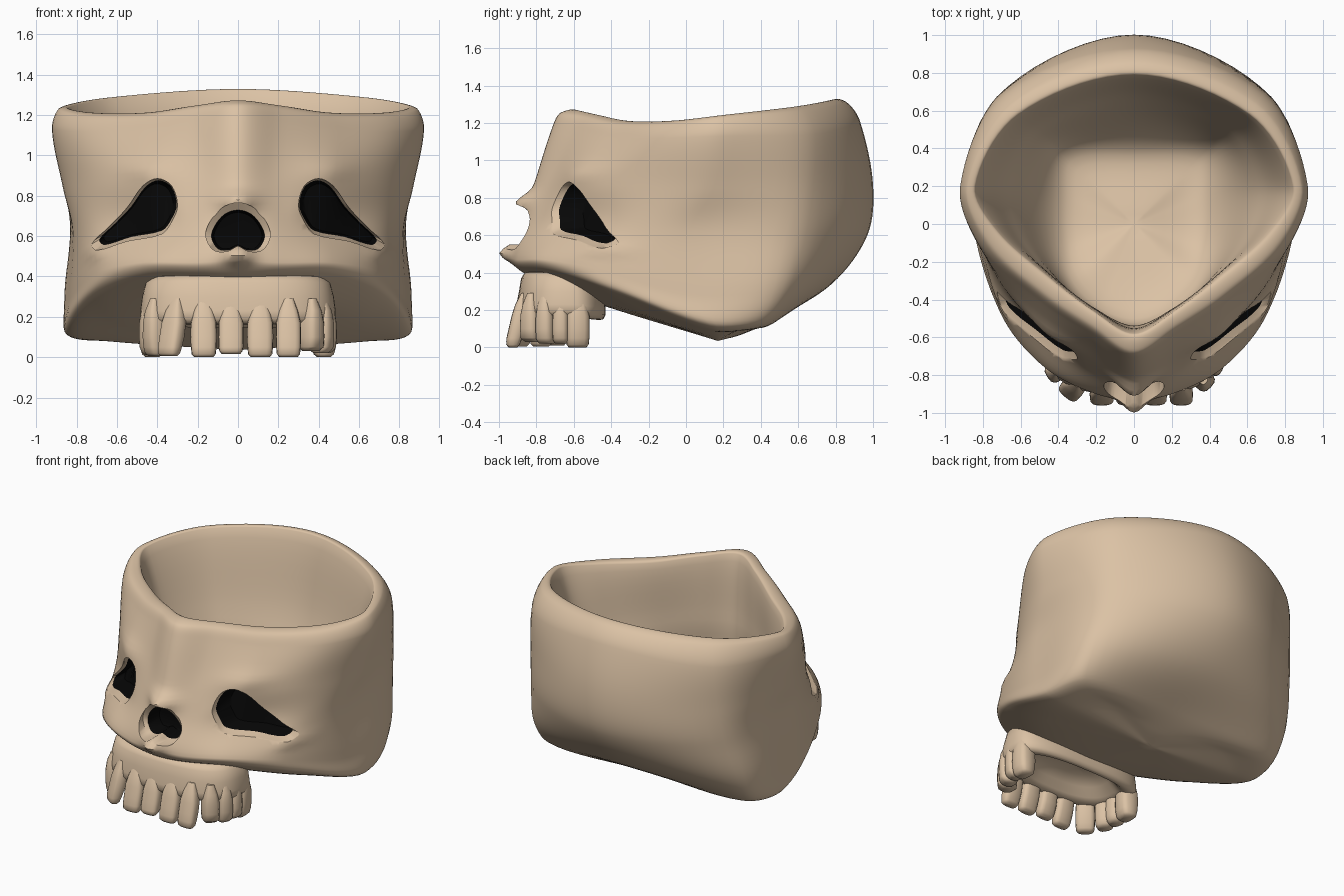
import bpy, bmesh, math
from mathutils import Vector

if "Cube" in bpy.data.objects:
    bpy.data.objects.remove(bpy.data.objects["Cube"])


def material(name, rgb):
    m = bpy.data.materials.new(name)
    m.diffuse_color = (*rgb, 1)
    m.use_nodes = True
    m.node_tree.nodes["Principled BSDF"].inputs["Base Color"].default_value = m.diffuse_color
    return m


BONE = material("bone", (0.71, 0.54, 0.375))
BLACK = material("socket black", (0.002, 0.002, 0.002))


def make(name, bm):
    bmesh.ops.remove_doubles(bm, verts=bm.verts, dist=0.0004)
    bmesh.ops.recalc_face_normals(bm, faces=bm.faces)
    me = bpy.data.meshes.new(name)
    bm.to_mesh(me)
    bm.free()
    me.materials.append(BONE)
    me.materials.append(BLACK)
    ob = bpy.data.objects.new(name, me)
    bpy.context.collection.objects.link(ob)
    return ob


def smooth(ob, deg):
    bpy.ops.object.select_all(action='DESELECT')
    ob.select_set(True)
    bpy.context.view_layer.objects.active = ob
    bpy.ops.object.shade_smooth_by_angle(angle=math.radians(deg))


def spline(keys, n, closed):
    # Chord-length Hermite curve through the keys
    out, k = [], len(keys)
    for i in range(k if closed else k - 1):
        if closed:
            p0, p1, p2, p3 = (keys[(i + j) % k] for j in (-1, 0, 1, 2))
        else:
            p0, p1, p2, p3 = (keys[min(max(i + j, 0), k - 1)] for j in (-1, 0, 1, 2))
        a, d, c = (p1 - p0).length, (p2 - p1).length, (p3 - p2).length
        m1 = (p2 - p0) * (d / (a + d + 1e-6))
        m2 = (p3 - p1) * (d / (c + d + 1e-6))
        for s in range(n):
            t = s / n
            out.append(p1 * (2*t**3 - 3*t*t + 1) + m1 * (t**3 - 2*t*t + t)
                       + p2 * (3*t*t - 2*t**3) + m2 * (t**3 - t*t))
    if not closed:
        out.append(keys[-1].copy())
    return out


def loft(bm, rings, black_from=99):
    vs = [[bm.verts.new(p) for p in r] for r in rings]
    n = len(rings[0])
    for r, (a, b) in enumerate(zip(vs, vs[1:])):
        for i in range(n):
            j = (i + 1) % n
            f = bm.faces.new((a[i], a[j], b[j], b[i]))
            f.material_index = int(r >= black_from)
    return vs


# Skull bowl: half rings from front centre to back centre, bottom to rim
OUTER = [
    [(0, -.55, .26), (.17, -.5, .25), (.38, -.4, .23), (.58, -.15, .16), (.65, .16, .08), (.42, .32, .1), (0, .3, .07)],
    [(0, -.87, .40), (.2, -.85, .41), (.47, -.72, .41), (.72, -.4, .31), (.85, .13, .12), (.75, .43, .125), (0, .47, .15)],
    [(0, -.93, .48), (.2, -.9, .47), (.47, -.76, .47), (.7, -.48, .42), (.84, .03, .28), (.79, .55, .31), (0, .78, .34)],
    [(0, -.87, .68), (.2, -.8, .68), (.45, -.6, .68), (.72, -.32, .65), (.82, .02, .62), (.75, .64, .6), (0, .97, .6)],
    [(0, -.81, .88), (.2, -.71, .9), (.47, -.57, .88), (.76, -.22, .86), (.87, .15, .85), (.72, .68, .85), (0, 1.0, .87)],
    [(0, -.71, 1.19), (.22, -.59, 1.16), (.5, -.41, 1.12), (.81, -.12, 1.12), (.92, .2, 1.13), (.69, .69, 1.14), (0, .93, 1.21)],
    [(0, -.67, 1.255), (.22, -.54, 1.235), (.47, -.37, 1.2), (.77, -.1, 1.2), (.89, .2, 1.23), (.65, .64, 1.265), (0, .86, 1.31)],
]
INNER = [
    [(0, -.58, 1.26), (.2, -.47, 1.235), (.45, -.28, 1.195), (.72, -.04, 1.2), (.84, .2, 1.235), (.61, .58, 1.28), (0, .79, 1.32)],
    [(0, -.54, .8), (.2, -.45, .8), (.4, -.3, .78), (.6, -.06, .75), (.66, .2, .72), (.5, .5, .72), (0, .66, .72)],
    [(0, -.5, .45), (.17, -.45, .44), (.32, -.31, .4), (.38, -.1, .27), (.39, .15, .22), (.36, .37, .21), (0, .4, .21)],
]


def full_ring(half):
    keys = [Vector(p) for p in half]
    keys += [Vector((-p.x, p.y, p.z)) for p in keys[-2:0:-1]]
    return spline(keys, 9, True)


# Small raised details: x, z, push direction, x spread, z spread
BUMPS = [
    (0, .775, (0, -.07, 0), .09, .05),         # nose bridge
    (0, .505, (0, -.07, .0), .07, .045),       # nasal spine
    (.31, .72, (-.01, -.015, 0), .06, .08),    # inner eye rim
    (.7, .52, (.01, -.015, 0), .06, .03),      # outer eye corner
    (.45, .93, (.01, -.015, 0), .12, .05),     # brow
]

rings = [full_ring(r) for r in OUTER + INNER]
count = len(rings[0])
rings = [[Vector((0, .17, .035))] * count] + rings + [[Vector((0, 0, .24))] * count]
columns = [spline([r[i] for r in rings], 8, False) for i in range(count)]
outer_end = 8 * len(OUTER)
for col in columns:
    for p in col[:outer_end]:
        if p.y > -.2:
            continue
        x, z, side = abs(p.x), p.z, (1 if p.x >= 0 else -1)
        for bx, bz, d, sx, sz in BUMPS:
            w = math.exp(-((x - bx) / sx) ** 2 - ((z - bz) / sz) ** 2)
            p += Vector((d[0] * side, d[1], d[2])) * w
bm = bmesh.new()
loft(bm, [list(r) for r in zip(*columns)])
skull = make("skull_bowl", bm)
bpy.context.view_layer.update()


# Eye and nose openings: pockets with a bone lip and black inside
def face_y(x, z):
    hit, loc, _, _ = skull.ray_cast(Vector((x, -2, z)), Vector((0, 1, 0)))
    return loc.y if hit else -.6


def cutter(name, outline, surf, depth, shrink, shift):
    c = sum((Vector(p) for p in outline), Vector((0, 0))) / len(outline)
    bm = bmesh.new()
    sec = []
    for off, s in ((-.25, 1), (.01, 1), (.035, shrink), (depth, shrink * .9)):
        ring = []
        for p in outline:
            q = c + (Vector(p) - c) * s
            if s != 1:
                q += Vector(shift)
            ring.append(Vector((q.x, surf(q.x, q.y) + off, q.y)))
        sec.append(ring)
    vs = loft(bm, sec, 2)
    caps = [bm.faces.new(vs[0]), bm.faces.new(vs[-1])]
    caps[1].material_index = 1
    bmesh.ops.triangulate(bm, faces=caps)
    return make(name, bm)


def curve2(pts, n=4):
    return [(p.x, p.y) for p in spline([Vector(p) for p in pts], n, True)]


EYE = [(.3, .75), (.33, .85), (.4, .885), (.47, .85), (.55, .74), (.64, .645),
       (.725, .56), (.7, .53), (.55, .575), (.38, .61), (.33, .67)]
NOSE = [(0, .765), (.08, .74), (.14, .67), (.16, .6), (.12, .53), (.05, .525),
        (0, .55), (-.05, .525), (-.12, .53), (-.16, .6), (-.14, .67), (-.08, .74)]
cutters = []
for s in (1, -1):
    cutters.append(cutter("eye_cutter", curve2([(s * x, z) for x, z in EYE]),
                          face_y, .15, .9, (-.015 * s, .01)))
cutters.append(cutter("nose_cutter", curve2(NOSE), lambda x, z: -.87 + 1.5 * x * x, .15, .82, (0, -.01)))
bpy.context.view_layer.objects.active = skull
for c in cutters:
    mod = skull.modifiers.new("opening", 'BOOLEAN')
    mod.operation, mod.solver, mod.object = 'DIFFERENCE', 'EXACT', c
    bpy.ops.object.modifier_apply(modifier=mod.name)
    bpy.data.objects.remove(c)
smooth(skull, 45)


# Upper jaw with a hollow palate: scaled D-shaped rings
def arch(scale, z):
    ring = []
    for i in range(64):
        t = math.tau * i / 64
        c, s = math.cos(t), math.sin(t)
        x = .47 * math.copysign(abs(s) ** .75, s)
        y = -(.28 if c > 0 else .17) * math.copysign(abs(c) ** .75, c)
        y = -.61 + y * scale
        ring.append(Vector((x * min(scale, 1.03), y, z - max(0, y + .6) * (.6 if z > .3 else .1))))
    return ring


JAW = [(.001, .4), (.78, .408), (.9, .4), (.97, .37), (1.01, .3), (1.06, .23),
       (1.06, .19), (.98, .165), (.85, .16), (.74, .18), (.62, .23), (.4, .27), (.001, .28)]
bm = bmesh.new()
loft(bm, [arch(*p) for p in JAW])
smooth(make("upper_jaw", bm), 60)


# Teeth: rounded tapered blocks set along the arch (x, y, width, bottom height)
def tooth(i, x, y, w, z0):
    front = abs(x) < .34
    ang = 0 if abs(x) < .28 else math.atan2(x, -(y + .6) * 1.5)
    out = Vector((math.sin(ang), -math.cos(ang), 0))
    side = Vector((math.cos(ang), math.sin(ang), 0))
    bm = bmesh.new()
    depth, lean = (.085, .05) if front else (.12, 0)
    levels = [(.29, .4, .5, -.3), (.23, .75, .9, .0), (.17, .98, 1.05, .25), (.1, 1.0, 1.08, .55),
              (.05, .98, 1.0, .85), (z0 + .015, .92, .85, 1), (z0, .72, .55, 1)]
    sec = []
    for z, a, b, l in levels:
        ring = []
        for k in range(16):
            t = math.tau * k / 16
            c, s = math.cos(t), math.sin(t)
            u = math.copysign(abs(c) ** .65, c) * w / 2 * a
            v = math.copysign(abs(s) ** .65, s) * depth / 2 * b
            ring.append(Vector((x, y, z)) + side * u + out * (v + lean * l))
        sec.append(ring)
    vs = loft(bm, sec)
    bm.faces.new(vs[0])
    bm.faces.new(vs[-1])
    smooth(make("tooth_%d" % i, bm), 60)


TEETH = [(-.425, -.58, .13, .0), (-.425, -.69, .1, .01), (-.405, -.775, .11, .005),
         (-.31, -.85, .125, .005), (-.17, -.875, .13, .0), (-.035, -.875, .125, .015),
         (.11, -.875, .13, .0), (.25, -.875, .125, .0), (.36, -.82, .11, .03),
         (.41, -.745, .1, .02), (.425, -.665, .09, .02), (.425, -.58, .13, .0)]
for i, t in enumerate(TEETH):
    tooth(i + 1, *t)
